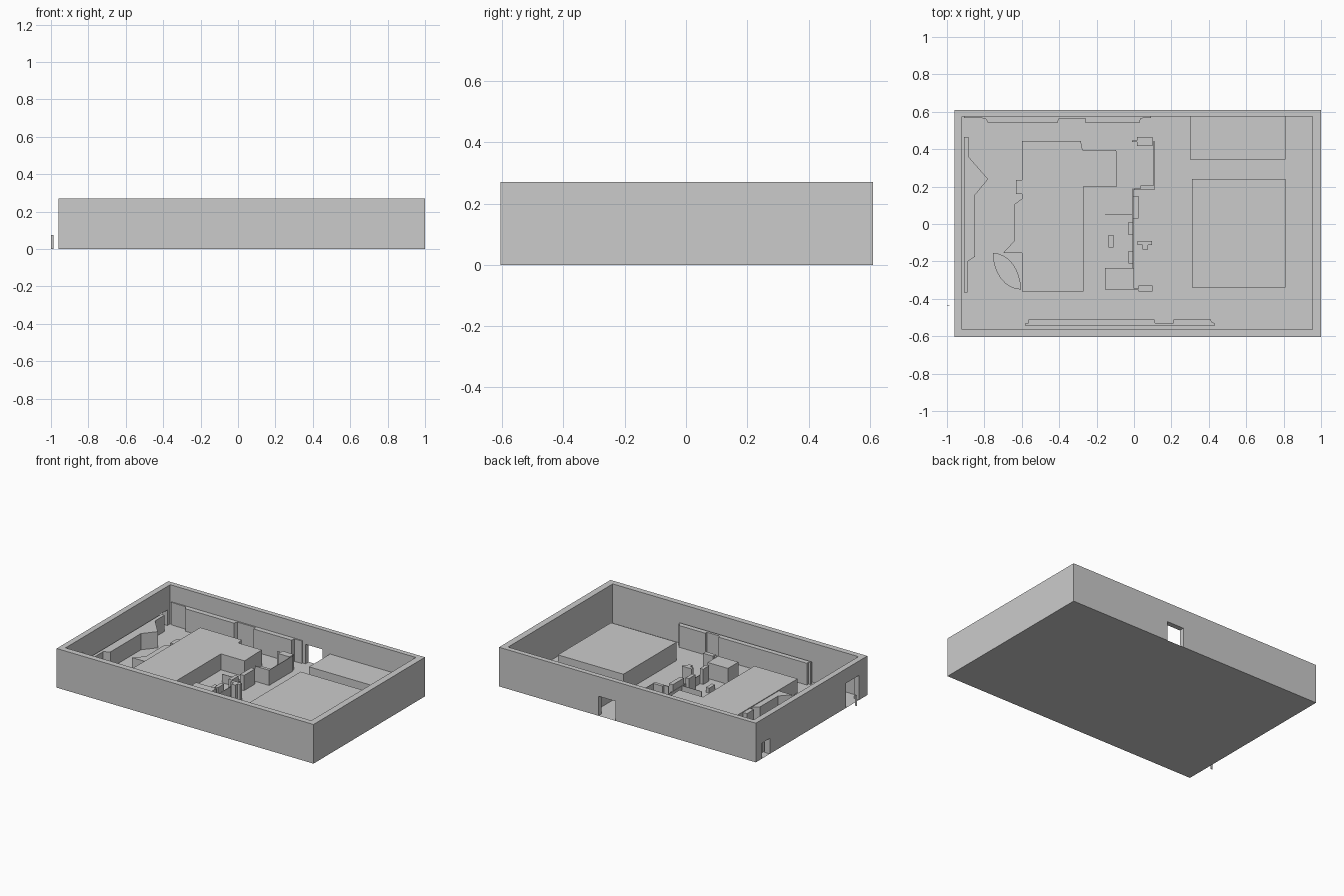
import bpy, bmesh, math


def prism(name, pts, z1, z0=0.0):
    """Extrude a plan outline between two heights."""
    bm = bmesh.new()
    face = bm.faces.new([bm.verts.new((x, y, z0)) for x, y in pts])
    if z1 > z0:
        ext = bmesh.ops.extrude_face_region(bm, geom=[face])
        top = [v for v in ext["geom"] if isinstance(v, bmesh.types.BMVert)]
        bmesh.ops.translate(bm, verts=top, vec=(0, 0, z1 - z0))
        bmesh.ops.recalc_face_normals(bm, faces=bm.faces)
    mesh = bpy.data.meshes.new(name)
    bm.to_mesh(mesh)
    bm.free()
    obj = bpy.data.objects.new(name, mesh)
    bpy.context.collection.objects.link(obj)
    return obj


def box(name, x0, x1, y0, y1, z1, z0=0.0):
    return prism(name, [(x0, y0), (x1, y0), (x1, y1), (x0, y1)], z1, z0)


def cut(target, cutter):
    """Subtract a cutter and discard it."""
    cutter.hide_render = True
    mod = target.modifiers.new("opening", "BOOLEAN")
    mod.operation = "DIFFERENCE"
    mod.solver = "EXACT"
    mod.object = cutter
    bpy.context.view_layer.objects.active = target
    bpy.ops.object.modifier_apply(modifier=mod.name)
    bpy.data.objects.remove(cutter)


# Perimeter wall: hollow room with three doorways
wall = box("perimeter_wall", -0.96, 1.0, -0.605, 0.61, 0.27)
cut(wall, box("room_cutter", -0.92, 0.955, -0.565, 0.575, 0.5, -0.2))
for x0, x1, y0, y1, h in [
    (0.112, 0.242, 0.55, 0.7, 0.135),
    (-1.1, -0.90, -0.517, -0.375, 0.17),
    (-1.1, -0.90, 0.457, 0.545, 0.107),
]:
    cut(wall, box("door_cutter", x0, x1, y0, y1, h, -0.1))

# Floor sheet
box("floor", -0.96, 1.0, -0.605, 0.61, 0.0)

# Large blocks
box("main_block_right", 0.31, 0.81, -0.34, 0.24, 0.127)
box("back_block_right", 0.30, 0.81, 0.345, 0.575, 0.118)
prism("main_block_left", [(-0.60, -0.36), (-0.27, -0.36), (-0.27, 0.2), (-0.09, 0.2),
                          (-0.095, 0.395), (-0.275, 0.395), (-0.285, 0.445), (-0.60, 0.445)], 0.11)

# Low units along the left side
prism("left_side_unit", [(-0.91, -0.365), (-0.89, -0.365), (-0.89, -0.20), (-0.85, -0.175),
                         (-0.85, 0.155), (-0.78, 0.24), (-0.885, 0.36), (-0.885, 0.465),
                         (-0.91, 0.465)], 0.112)
prism("left_block_ledge", [(-0.60, -0.155), (-0.70, -0.155), (-0.64, -0.09),
                           (-0.64, 0.105), (-0.60, 0.135)], 0.105)
box("left_block_tab", -0.63, -0.60, 0.16, 0.235, 0.105)

# Lens-shaped floor pad between two arcs
lens = [(-0.605 - 0.15 * math.cos(a), -0.155 - 0.195 * math.sin(a))
        for a in [i * math.pi / 16 for i in range(9)]]
lens += [(-0.755 + 0.15 * math.sin(a), -0.35 + 0.195 * math.cos(a))
         for a in [math.pi / 2 - i * math.pi / 16 for i in range(1, 8)]]
prism("lens_pad", lens, 0.02)

# Panels along the back and front walls
prism("back_wall_panels", [(-0.91, 0.575), (-0.91, 0.568), (-0.795, 0.565), (-0.78, 0.54),
                           (-0.41, 0.54), (-0.40, 0.565), (-0.26, 0.565), (-0.258, 0.54),
                           (0.03, 0.54), (0.035, 0.565), (0.09, 0.567), (0.09, 0.575)], 0.155)
prism("front_wall_panels", [(-0.58, -0.545), (0.43, -0.545), (0.43, -0.53), (0.415, -0.525),
                            (0.41, -0.51), (0.21, -0.51), (0.21, -0.528), (0.113, -0.528),
                            (0.11, -0.51), (-0.565, -0.51), (-0.565, -0.528),
                            (-0.58, -0.53)], 0.15)

# Central units: boxes by footprint and height
for name, x0, x1, y0, y1, h in [
    ("centre_counter", -0.155, 0.0, -0.35, -0.235, 0.11),
    ("front_stub_base", 0.0, 0.03, -0.352, -0.345, 0.11),
    ("front_stub", 0.025, 0.10, -0.36, -0.33, 0.11),
    ("left_post", -0.03, -0.005, -0.21, -0.145, 0.105),
    ("mid_stub", 0.02, 0.095, -0.112, -0.09, 0.115),
    ("mid_stub_foot", 0.045, 0.075, -0.137, -0.112, 0.115),
    ("stool", -0.135, -0.11, -0.125, -0.06, 0.035),
    ("left_cabinet", -0.03, -0.005, -0.06, 0.01, 0.1),
    ("right_cabinet", -0.005, 0.025, 0.03, 0.15, 0.105),
    ("back_stub_arm", 0.0, 0.11, 0.183, 0.19, 0.105),
    ("back_stub", 0.035, 0.11, 0.19, 0.205, 0.105),
    ("far_stub", 0.015, 0.10, 0.418, 0.465, 0.105),
    ("far_stub_arm", -0.01, 0.015, 0.438, 0.446, 0.105),
    ("centre_partition", -0.007, -0.003, -0.35, 0.19, 0.06),
    ("side_partition", 0.105, 0.109, 0.2, 0.445, 0.105),
    ("cross_partition", -0.155, -0.005, 0.048, 0.051, 0.06),
    ("outer_door_post", -1.0, -0.987, -0.437, -0.433, 0.075),
]:
    box(name, x0, x1, y0, y1, h)
